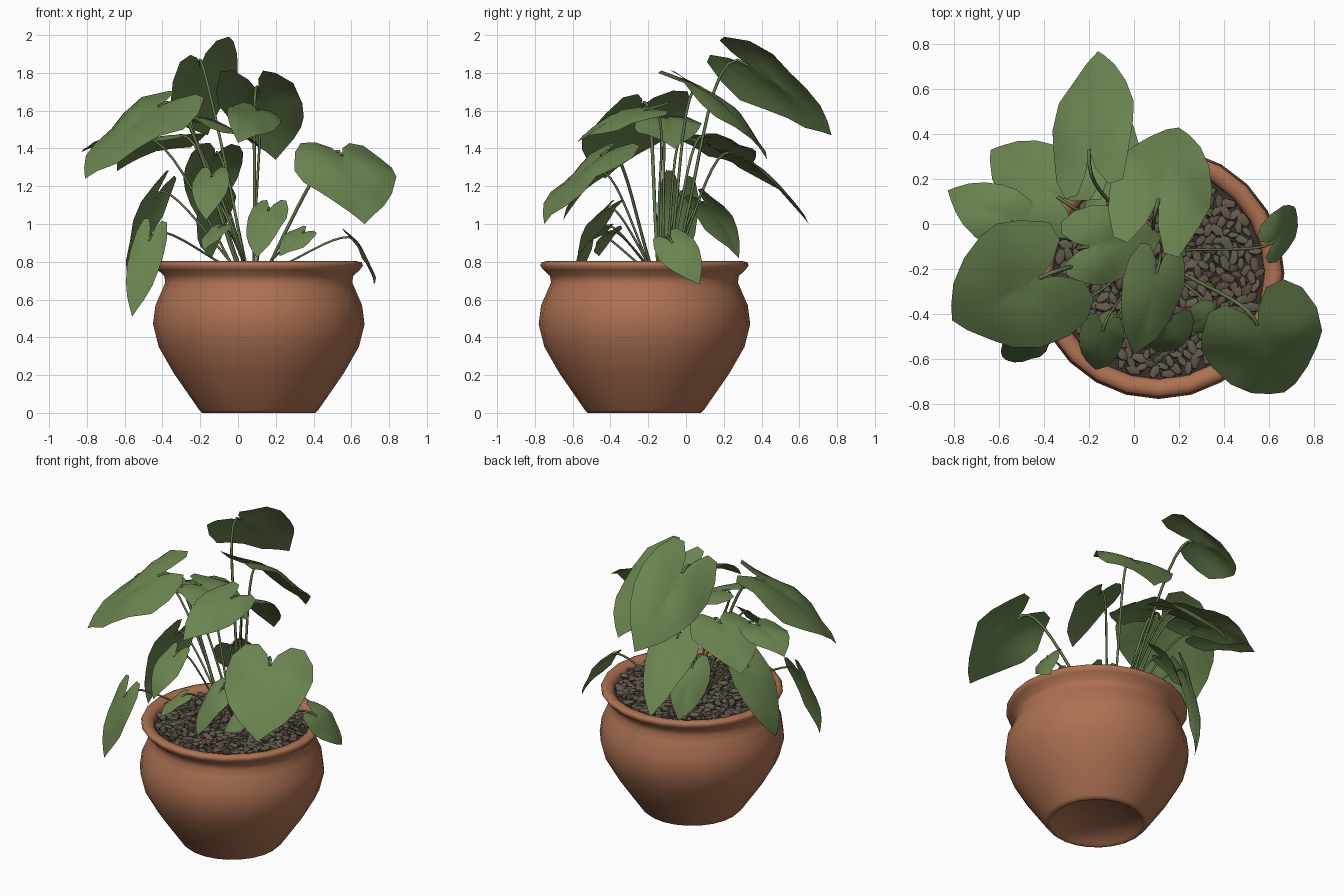
import bpy, bmesh, math, random
from mathutils import Vector, Matrix

random.seed(4)
cube = bpy.data.objects.get("Cube")
if cube:
    bpy.data.objects.remove(cube)


def material(name, colour):
    m = bpy.data.materials.new(name)
    m.use_nodes = True
    m.diffuse_color = (*colour, 1)
    bsdf = m.node_tree.nodes["Principled BSDF"]
    bsdf.inputs["Base Color"].default_value = (*colour, 1)
    bsdf.inputs["Roughness"].default_value = 0.8
    return m


TERRACOTTA = material("terracotta", (0.42, 0.165, 0.085))
LEAF = material("leaf green", (0.145, 0.23, 0.08))
STEM = material("stem green", (0.12, 0.18, 0.07))
PEBBLE = material("pebble brown", (0.125, 0.1, 0.072))
SOIL = material("dark soil", (0.04, 0.031, 0.023))

POT = Vector((0.11, -0.22, 0))
CROWN = Vector((0.08, -0.13, 0.74))


def finish(name, bm, mat, angle):
    mesh = bpy.data.meshes.new(name)
    bm.to_mesh(mesh)
    bm.free()
    mesh.materials.append(mat)
    ob = bpy.data.objects.new(name, mesh)
    bpy.context.collection.objects.link(ob)
    bpy.ops.object.select_all(action='DESELECT')
    ob.select_set(True)
    bpy.context.view_layer.objects.active = ob
    bpy.ops.object.shade_smooth_by_angle(angle=math.radians(angle))
    return ob


def lathe(name, profile, mat, sides=24):
    bm = bmesh.new()
    verts = [bm.verts.new((r, 0, z)) for r, z in profile]
    edges = [bm.edges.new(pair) for pair in zip(verts, verts[1:])]
    bmesh.ops.spin(bm, geom=verts + edges, axis=(0, 0, 1), cent=(0, 0, 0),
                   angle=math.tau, steps=sides)
    bmesh.ops.remove_doubles(bm, verts=bm.verts, dist=0.0005)
    bmesh.ops.recalc_face_normals(bm, faces=bm.faces)
    ob = finish(name, bm, mat, 65)
    ob.location = POT


# Pot with a rolled lip and a recessed foot
lathe("pot", [(0, 0.015), (0.27, 0.015), (0.28, 0), (0.3, 0), (0.315, 0.015), (0.45, 0.21),
              (0.53, 0.35), (0.56, 0.47), (0.547, 0.57), (0.512, 0.65), (0.495, 0.69),
              (0.5, 0.725), (0.535, 0.757), (0.552, 0.78), (0.545, 0.797), (0.52, 0.803),
              (0.49, 0.795), (0.472, 0.775), (0.467, 0.7)], TERRACOTTA)
lathe("soil", [(0, 0.755), (0.475, 0.745)], SOIL)

# Pebbles scattered evenly over the soil
bm = bmesh.new()
COUNT = 380
for i in range(COUNT):
    r = 0.45 * math.sqrt((i + 0.5) / COUNT)
    a = i * 2.39996
    size = random.uniform(0.02, 0.032)
    spot = POT + Vector((r * math.cos(a), r * math.sin(a), random.uniform(0.76, 0.785)))
    turn = Matrix.Rotation(random.uniform(0, math.tau), 4, 'Z') \
        @ Matrix.Rotation(random.uniform(-0.5, 0.5), 4, 'X')
    shape = Matrix.Diagonal((size * 1.5, size * 0.85, size * 0.7, 1))
    bmesh.ops.create_icosphere(bm, subdivisions=1, radius=1,
                               matrix=Matrix.Translation(spot) @ turn @ shape)
finish("pebbles", bm, PEBBLE, 40)

# Half outline of a heart-shaped leaf: across, along
HALF = [(0, 0), (0.12, -0.13), (0.36, -0.24), (0.66, -0.23), (0.9, -0.08), (1, 0.13),
        (0.94, 0.35), (0.76, 0.57), (0.5, 0.76), (0.22, 0.9), (0, 1)]
OUTLINE = HALF + [(-a, b) for a, b in HALF[-2:0:-1]]
RINGS = 5


def leaf(name, base, tip, width, face=(0, 0, 1), arch=0.28, lobe=1.25):
    base, tip = Vector(base), Vector(tip)
    along = tip - base
    length = along.length
    u = along.normalized()
    n = Vector(face)
    n = (n - u * n.dot(u)).normalized()
    side = u.cross(n)
    phase = random.uniform(0, math.tau)

    def place(a, b):
        if b < 0:
            b *= lobe
        lift = arch * length * b * (1 - b) + 0.06 * width * abs(a) - 0.13 * width * a * a
        lift += 0.05 * width * abs(a) * math.sin(7 * b + phase + 2 * a)
        return base + along * b + side * (a * width / 2) + n * lift

    bm = bmesh.new()
    heart = (0, 0.15)
    centre = bm.verts.new(place(*heart))
    previous = None
    count = len(OUTLINE)
    for k in range(1, RINGS + 1):
        f = k / RINGS
        ring = [bm.verts.new(place(a * f, heart[1] + (b - heart[1]) * f)) for a, b in OUTLINE]
        for i in range(count):
            j = (i + 1) % count
            if previous:
                bm.faces.new((previous[i], ring[i], ring[j], previous[j]))
            else:
                bm.faces.new((centre, ring[i], ring[j]))
        previous = ring
    bmesh.ops.recalc_face_normals(bm, faces=bm.faces)
    if sum((f.normal for f in bm.faces), Vector()).dot(n) < 0:
        bmesh.ops.reverse_faces(bm, faces=bm.faces)
    finish(name, bm, LEAF, 60)
    stem(name + "_stem", base, u, 0.0045 + width * 0.008)


def stem(name, end, direction, radius):
    spread = end - CROWN
    start = CROWN + Vector((spread.x, spread.y, 0)) * 0.14
    rise = max(0.08, spread.z * 0.55)
    curve = bpy.data.curves.new(name, 'CURVE')
    curve.dimensions = '3D'
    curve.bevel_depth = radius
    curve.bevel_resolution = 1
    curve.resolution_u = 10
    curve.use_fill_caps = True
    spline = curve.splines.new('BEZIER')
    spline.bezier_points.add(1)
    first, last = spline.bezier_points
    first.co, last.co = start, end
    first.handle_left = start - Vector((0, 0, 0.1))
    first.handle_right = start + Vector((spread.x * 0.35, spread.y * 0.35, rise))
    last.handle_left = end - direction * 0.22 * spread.length
    last.handle_right = end + direction * 0.1
    curve.materials.append(STEM)
    bpy.context.collection.objects.link(bpy.data.objects.new(name, curve))


# Large upper leaves
leaf("top_leaf", (-0.2, 0.33, 1.84), (-0.16, 0.77, 1.47), 0.46, (-0.58, 0.4, 0.68), 0.2, 1.4)
leaf("back_leaf", (0.11, 0.11, 1.7), (0.2, 0.43, 1.34), 0.46, (0.05, 0.3, 0.8), 0.25, 2)
leaf("large_side_leaf", (-0.42, -0.24, 1.62), (-0.81, -0.43, 1.24), 0.6, (-0.4, -0.33, 0.75), 0.2)
leaf("large_front_leaf", (0.55, -0.45, 1.36), (0.67, -0.75, 1.0), 0.55)
leaf("rear_side_leaf", (-0.34, 0.12, 1.46), (-0.64, 0.33, 1.28), 0.4)
leaf("outer_side_leaf", (-0.55, 0.01, 1.46), (-0.83, 0.15, 1.38), 0.28)
leaf("middle_leaf", (-0.2, -0.1, 1.56), (0.12, -0.06, 1.4), 0.36, (0, -0.05, 0.9))
leaf("upper_front_leaf", (0.1, -0.22, 1.6), (0, -0.58, 1.43), 0.29, (0.3, -0.2, 0.9))
leaf("rear_leaf", (-0.12, 0.27, 1.36), (-0.19, 0.65, 1.0), 0.31)

# Smaller lower leaves
leaf("drooping_side_leaf", (-0.44, -0.03, 1.14), (-0.58, -0.12, 0.68), 0.25, (-0.6, 0.4, 0.4))
leaf("drooping_front_leaf", (-0.47, -0.53, 0.91), (-0.56, -0.61, 0.51), 0.19, (-0.2, -0.8, 0.3), 0.15)
leaf("rim_leaf", (0.63, -0.07, 0.9), (0.72, 0.07, 0.68), 0.22, (0.8, 0, 0.5))
leaf("front_heart_leaf", (0.16, -0.43, 1.07), (0.1, -0.57, 0.82), 0.22)
leaf("front_side_leaf", (-0.14, -0.48, 1.25), (-0.17, -0.65, 1.02), 0.2)
leaf("small_front_leaf", (0.34, -0.41, 0.95), (0.22, -0.46, 0.83), 0.17, (0, -0.4, 0.8))
leaf("small_low_leaf", (-0.1, -0.45, 0.98), (-0.18, -0.56, 0.86), 0.14)
leaf("low_rear_leaf", (-0.12, 0.11, 1.1), (-0.14, 0.28, 0.82), 0.25, (-0.5, 0.5, 0.4))
